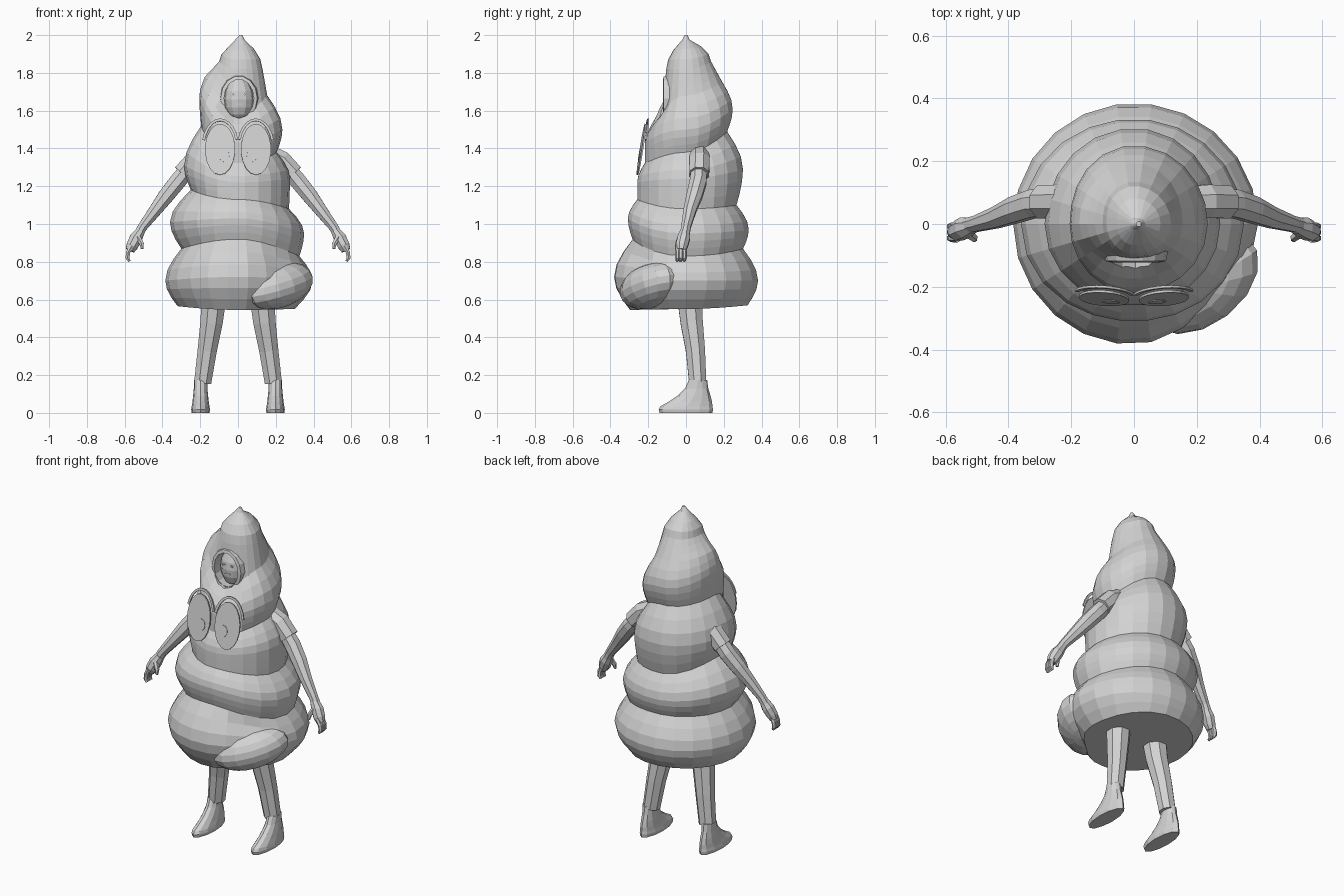
import bpy, bmesh, math
from mathutils import Vector, Matrix

if "Cube" in bpy.data.objects:
    bpy.data.objects.remove(bpy.data.objects["Cube"])

grey = bpy.data.materials.new("plain_grey")
grey.diffuse_color = (0.65, 0.65, 0.65, 1)
grey.use_nodes = True
grey.node_tree.nodes["Principled BSDF"].inputs["Base Color"].default_value = grey.diffuse_color


def finish(name, bm):
    bmesh.ops.recalc_face_normals(bm, faces=bm.faces)
    me = bpy.data.meshes.new(name)
    bm.to_mesh(me)
    bm.free()
    me.materials.append(grey)
    ob = bpy.data.objects.new(name, me)
    bpy.context.collection.objects.link(ob)
    return ob


def loft(name, rings):
    """Skin a list of point rings and cap both ends."""
    bm = bmesh.new()
    vs = [[bm.verts.new(p) for p in ring] for ring in rings]
    n = len(rings[0])
    for a, b in zip(vs, vs[1:]):
        for i in range(n):
            j = (i + 1) % n
            bm.faces.new((a[i], a[j], b[j], b[i]))
    bm.faces.new(vs[0])
    bm.faces.new(vs[-1])
    return finish(name, bm)


def tube(name, path, n=8, side=1):
    """Tapered limb: path entries are x, y, z, radius."""
    pts = [Vector((p[0] * side, p[1], p[2])) for p in path]
    rings = []
    for k, c in enumerate(pts):
        d = (pts[min(k + 1, len(pts) - 1)] - pts[max(k - 1, 0)]).normalized()
        u = d.cross(Vector((0, 1, 0))).normalized()
        v = d.cross(u)
        rings.append([c + path[k][3] * (u * math.cos(t) + v * math.sin(t))
                      for t in (2 * math.pi * (i + .5) / n for i in range(n))])
    return loft(name, rings)


def ellipsoid(name, centre, size, rot=None, u=12, v=8):
    bm = bmesh.new()
    bmesh.ops.create_uvsphere(bm, u_segments=u, v_segments=v, radius=1)
    m = Matrix.Translation(centre) @ (rot or Matrix()) @ Matrix.Diagonal((*size, 1))
    bmesh.ops.transform(bm, matrix=m, verts=bm.verts)
    return finish(name, bm)


def disc(name, centre, w, h, depth, rot=None, n=16):
    """Elliptical plate facing the front."""
    bm = bmesh.new()
    bmesh.ops.create_cone(bm, cap_ends=True, segments=n, radius1=1, radius2=1, depth=1)
    m = (Matrix.Translation(centre) @ (rot or Matrix())
         @ Matrix.Diagonal((w, depth, h, 1)) @ Matrix.Rotation(math.pi / 2, 4, 'X'))
    bmesh.ops.transform(bm, matrix=m, verts=bm.verts)
    return finish(name, bm)


# Coiled body: creases and bulges as (height, radius) at right, back, left, front
COILS = [
    ((.55, .30), (.57, .33), (.565, .32), (.545, .30)),
    ((.70, .395), (.70, .385), (.70, .385), (.72, .385)),
    ((.83, .325), (.87, .305), (.87, .30), (.92, .285)),
    ((.95, .35), (.97, .335), (1.01, .36), (1.03, .31)),
    ((1.08, .27), (1.10, .27), (1.18, .25), (1.13, .26)),
    ((1.24, .275), (1.29, .305), (1.31, .285), (1.22, .26)),
    ((1.38, .205), (1.49, .22), (1.52, .195), (1.32, .22)),
    ((1.50, .235), (1.61, .25), (1.67, .205), (1.43, .22)),
    ((1.68, .155), (1.75, .195), (1.78, .175), (1.57, .13)),
    ((1.82, .13), (1.86, .135), (1.86, .10), (1.82, .105)),
    ((1.98, .04), (1.98, .03), (1.97, .01), (1.97, .03)),
]
SEG, STEPS = 22, 3


def coil_point(row, ang):
    q = ang / (math.pi / 2)
    i = int(q) % 4
    w = math.sin((q - int(q)) * math.pi / 2) ** 2
    a, b = row[i], row[(i + 1) % 4]
    return a[0] + (b[0] - a[0]) * w, a[1] + (b[1] - a[1]) * w


rings = []
for k in range(len(COILS) - 1):
    for s in range(STEPS):
        t, ring = s / STEPS, []
        for i in range(SEG):
            ang = 2 * math.pi * i / SEG
            z0, r0 = coil_point(COILS[k], ang)
            z1, r1 = coil_point(COILS[k + 1], ang)
            f = t
            if k < 8 or k == 9:
                f = math.sin(t * math.pi / 2) if k % 2 == 0 else 1 - math.cos(t * math.pi / 2)
            z, r = z0 + (z1 - z0) * t, r0 + (r1 - r0) * f
            # hollow where the loose end of the lowest coil tucks in
            if k < 2:
                r -= .035 * math.exp(-((math.degrees(ang) - 312) / 24) ** 2)
            ring.append((r * math.cos(ang), r * math.sin(ang), z))
        rings.append(ring)
rings.append([(.01 + .025 * math.cos(2 * math.pi * i / SEG),
               .02 * math.sin(2 * math.pi * i / SEG), 1.975) for i in range(SEG)])
rings.append([(.015 + .008 * math.cos(2 * math.pi * i / SEG),
               .008 * math.sin(2 * math.pi * i / SEG), 2.0) for i in range(SEG)])
body = loft("coiled_body", rings)

# Loose end of the lowest coil
tilt = Matrix.Rotation(math.radians(38), 4, 'Z') @ Matrix.Rotation(math.radians(-16), 4, 'Y')
ellipsoid("coil_end", (.215, -.185, .672), (.215, .135, .115), tilt, 14, 10)

# Face opening in the hood
cutter = disc("face_opening_cutter", (.005, -.15, 1.665), .083, .105, .2, n=12)
cutter.hide_render = True
cutter.hide_viewport = True
cut = body.modifiers.new("face_opening", 'BOOLEAN')
cut.operation = 'DIFFERENCE'
cut.solver = 'EXACT'
cut.object = cutter

# Rim around the opening
bm = bmesh.new()
loops = []
for i in range(14):
    a = 2 * math.pi * i / 14
    loops.append([bm.verts.new((.005 + (.083 + dx) * math.cos(a), y,
                                1.665 + (.105 + dx) * math.sin(a)))
                  for dx, y in ((-.004, -.05), (-.004, -.122), (.014, -.118), (.022, -.08))])
for i in range(14):
    a, b = loops[i], loops[(i + 1) % 14]
    for j in range(4):
        bm.faces.new((a[j], a[(j + 1) % 4], b[(j + 1) % 4], b[j]))
finish("hood_rim", bm)

# Wearer's face with small eyes
ellipsoid("face", (.005, -.045, 1.66), (.077, .068, .115), None, 12, 8)
for s in (-1, 1):
    disc("face_eye", (.005 + s * .025, -.107, 1.685), .010, .006, .008, n=8)
disc("face_mouth", (.005, -.107, 1.635), .02, .004, .008, n=8)

for s in (-1, 1):
    # Large costume eyes with pupils and brows
    lean = Matrix.Rotation(math.radians(-9), 4, 'X') @ Matrix.Rotation(math.radians(s * 4), 4, 'Z')
    centre = Vector((s * .095, -.236, 1.395))
    disc("costume_eye", centre, .08, .137, .008, lean, 18)
    disc("costume_pupil", centre + lean @ Vector((-s * .022, -.005, -.035)),
         .028, .034, .004, lean, 12)
    brow = []
    for i in range(11):
        a = math.radians(15 + 15 * i)
        ring = [centre + lean @ Vector(((.084 + dr) * math.cos(a), y, .015 + (.138 + dr) * math.sin(a)))
                for dr, y in ((0, .006), (.014, .006), (.014, .014), (0, .014))]
        brow.append(ring)
    loft("costume_brow", brow)

    # Arms: short sleeve, bare arm, hand with fingers and thumb
    tube("sleeve", [(.17, .07, 1.365, .055), (.23, .072, 1.335, .058),
                    (.295, .07, 1.265, .056)], 8, s)
    tube("arm", [(.25, .07, 1.31, .045), (.32, .065, 1.225, .048), (.38, .045, 1.15, .045),
                 (.44, .02, 1.07, .036), (.505, 0, .985, .027), (.525, -.005, .95, .027)], 8, s)
    tube("hand", [(.515, -.005, .965, .026), (.54, -.012, .925, .036),
                  (.56, -.022, .885, .034), (.572, -.025, .86, .026)], 8, s)
    for y in (-.045, -.027, -.008):
        tube("finger", [(.562, y, .885, .014), (.582, y, .85, .013),
                        (.585, y, .82, .012), (.575, y - .002, .803, .008)], 6, s)
    tube("thumb", [(.53, -.03, .93, .016), (.51, -.045, .895, .013),
                   (.508, -.05, .868, .008)], 6, s)

    # Legs
    tube("leg", [(s_x, y, z, r) for s_x, y, z, r in (
        (.128, .02, .60, .07), (.14, .03, .48, .064), (.163, .05, .33, .055),
        (.187, .062, .16, .049))], 8, s)

    # Shoes: stacked outlines as height, toe y, heel y, half width
    shoe = []
    for z, toe, heel, w in ((0, -.14, .14, .047), (.018, -.145, .143, .05),
                            (.035, -.135, .14, .047), (.06, -.09, .138, .043),
                            (.09, -.045, .13, .040), (.13, -.005, .118, .036),
                            (.175, .015, .112, .036)):
        c, l = (toe + heel) / 2, (heel - toe) / 2
        shoe.append([(s * .198 + w * math.cos(t), c + l * math.sin(t), z)
                     for t in (2 * math.pi * i / 12 for i in range(12))])
    loft("shoe", shoe)
